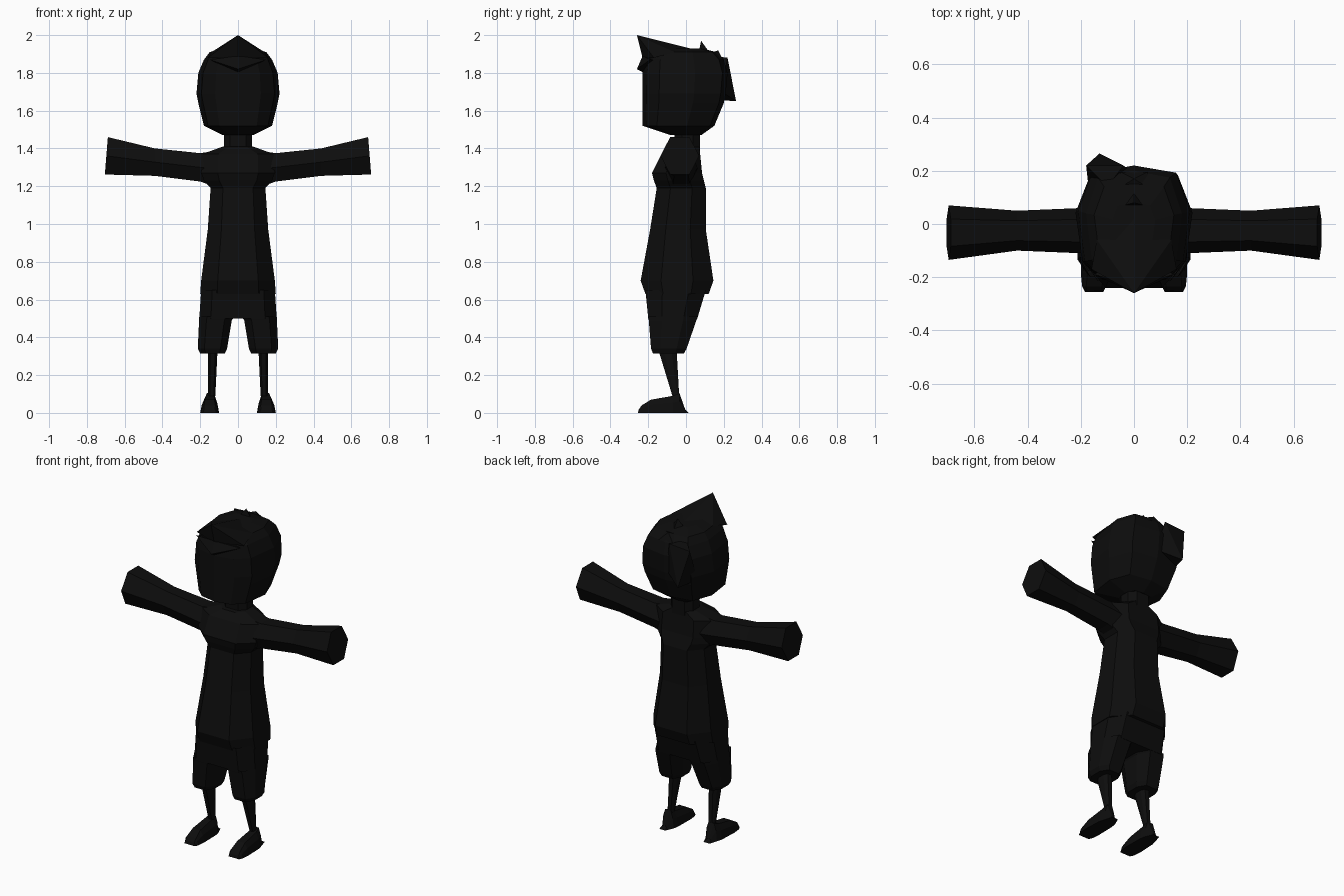
import bpy, bmesh

black = bpy.data.materials.new("near black")
black.diffuse_color = (0.004, 0.004, 0.004, 1)


def finish(name, bm):
    bmesh.ops.recalc_face_normals(bm, faces=bm.faces)
    me = bpy.data.meshes.new(name)
    bm.to_mesh(me)
    bm.free()
    me.materials.append(black)
    ob = bpy.data.objects.new(name, me)
    bpy.context.collection.objects.link(ob)
    return ob


def loft(name, rings, cap_start=True, cap_end=True):
    """Bridge a list of equal-length point rings."""
    bm = bmesh.new()
    vs = [[bm.verts.new(p) for p in r] for r in rings]
    n = len(vs[0])
    for a, b in zip(vs, vs[1:]):
        for i in range(n):
            j = (i + 1) % n
            bm.faces.new((a[i], a[j], b[j], b[i]))
    if cap_start:
        bm.faces.new(vs[0][::-1])
    if cap_end:
        bm.faces.new(vs[-1])
    return finish(name, bm)


def hull(name, pts):
    """Faceted solid around a few points."""
    bm = bmesh.new()
    for p in pts:
        bm.verts.new(p)
    res = bmesh.ops.convex_hull(bm, input=bm.verts)
    junk = [v for v in res["geom_interior"] if isinstance(v, bmesh.types.BMVert)]
    bmesh.ops.delete(bm, geom=junk, context='VERTS')
    return finish(name, bm)


def octagon(z, x0, x1, y0, y1, cx=0.45, cy=0.28):
    """Horizontal chamfered rectangle."""
    xc, hx, d = (x0 + x1) / 2, (x1 - x0) / 2, (y1 - y0) * cy
    a = hx * (1 - cx)
    return [(xc - a, y0, z), (xc + a, y0, z), (x1, y0 + d, z), (x1, y1 - d, z),
            (xc + a, y1, z), (xc - a, y1, z), (x0, y1 - d, z), (x0, y0 + d, z)]


def head_ring(z, w, yf, yb):
    d = yb - yf
    half = [(0.55 * w, yf + 0.05 * d), (0.88 * w, yf + 0.2 * d),
            (w, yf + 0.62 * d), (0.75 * w, yb - 0.06 * d)]
    return ([(0, yf, z)] + [(x, y, z) for x, y in half] + [(0, yb, z)]
            + [(-x, y, z) for x, y in half[::-1]])


# Head and neck
loft("head", [head_ring(*r) for r in [
    (1.47, 0.08, -0.08, 0.08), (1.52, 0.18, -0.23, 0.15), (1.64, 0.21, -0.23, 0.20),
    (1.69, 0.22, -0.23, 0.21), (1.80, 0.21, -0.23, 0.22), (1.87, 0.18, -0.22, 0.20),
    (1.91, 0.15, -0.17, 0.16), (1.93, 0.08, -0.09, 0.08)]])
loft("neck", [octagon(z, -0.075, 0.075, -0.06, 0.075) for z in (1.38, 1.48)], False, False)

# Hair: raised fringe, forehead lock, crown spike and back flap
hull("hair_fringe", [(0, -0.26, 2.0), (-0.16, -0.17, 1.88), (0.16, -0.17, 1.88), (0, -0.23, 1.88),
                     (-0.14, -0.06, 1.91), (0.14, -0.06, 1.91), (0, -0.14, 1.94), (0, 0.02, 1.93)])
hull("forehead_lock", [(0, -0.26, 1.82), (-0.15, -0.19, 1.87), (0.15, -0.19, 1.87),
                       (0, -0.22, 1.80), (0, -0.23, 1.89), (0, -0.1, 1.86)])
hull("crown_spike", [(0, 0.08, 1.97), (-0.04, 0.07, 1.92), (0.04, 0.07, 1.92), (0, 0.13, 1.90)])
hull("crown_tuft", [(0, 0.17, 1.92), (-0.08, 0.12, 1.90), (0.08, 0.12, 1.90),
                    (-0.05, 0.195, 1.87), (0.05, 0.195, 1.87)])
hull("back_hair_flap", [(-0.18, 0.22, 1.87), (-0.04, 0.22, 1.88), (-0.13, 0.265, 1.65),
                        (-0.17, 0.13, 1.66), (0.0, 0.19, 1.70), (-0.1, 0.14, 1.89)])

# Shirt body
loft("shirt", [octagon(z, -w, w, y0, y1) for z, w, y0, y1 in [
    (1.41, 0.08, -0.09, 0.07), (1.37, 0.19, -0.13, 0.075), (1.27, 0.195, -0.18, 0.085),
    (1.23, 0.18, -0.17, 0.095), (1.19, 0.145, -0.155, 0.105), (0.97, 0.16, -0.19, 0.105),
    (0.70, 0.195, -0.24, 0.145), (0.63, 0.20, -0.215, 0.12)]])
# Shorts hips
loft("shorts_hips", [octagon(z, -w, w, y0, y1, 0.3) for z, w, y0, y1 in [
    (0.65, 0.195, -0.215, 0.105), (0.50, 0.205, -0.20, 0.06)]], False)

for side, s in (("right", 1), ("left", -1)):
    def flip(rings):
        return [[(s * x, y, z) for x, y, z in r] for r in rings]

    # Sleeved arm: six-sided, flaring to the cuff
    arm = []
    for x, y0, y1, z0, z1, tilt in [(0.13, -0.11, 0.06, 1.20, 1.385, 0), (0.20, -0.11, 0.06, 1.225, 1.375, 0),
                                    (0.44, -0.10, 0.05, 1.255, 1.40, 0), (0.697, -0.135, 0.07, 1.262, 1.46, 0.008)]:
        yc, hy, zc = (y0 + y1) / 2, (y1 - y0) / 2, (z0 + z1) / 2
        arm.append([(x, y0, zc), (x + tilt, yc - hy / 2, z0), (x + tilt, yc + hy / 2, z0),
                    (x, y1, zc), (x - tilt, yc + hy / 2, z1), (x - tilt, yc - hy / 2, z1)])
    loft(side + "_arm", flip(arm), False)

    # Shorts leg
    loft(side + "_shorts_leg", flip([octagon(*r) for r in [
        (0.51, 0.02, 0.205, -0.20, 0.062), (0.49, 0.033, 0.206, -0.197, 0.055),
        (0.34, 0.058, 0.213, -0.185, 0.003), (0.315, 0.07, 0.20, -0.175, -0.01)]]), False)

    # Shin
    loft(side + "_shin", flip([octagon(*r) for r in [
        (0.34, 0.108, 0.16, -0.148, -0.05), (0.09, 0.12, 0.158, -0.072, -0.036)]]), False, False)

    # Shoe: lofted from heel to toe
    shoe = []
    for y, yt, x0, x1, h, t in [(0.015, -0.005, 0.13, 0.17, 0.02, 0.016), (-0.035, -0.035, 0.108, 0.185, 0.105, 0.02),
                                (-0.07, -0.07, 0.102, 0.195, 0.09, 0.024), (-0.185, -0.185, 0.10, 0.20, 0.07, 0.025),
                                (-0.235, -0.235, 0.105, 0.195, 0.04, 0.015), (-0.255, -0.25, 0.115, 0.185, 0.018, 0.006)]:
        shoe.append([(x0, y, 0), (x1, y, 0), (x1 - t / 3, yt, h * 0.6), (x1 - t, yt, h),
                     (x0 + t, yt, h), (x0 + t / 3, yt, h * 0.6)])
    loft(side + "_shoe", flip(shoe))
